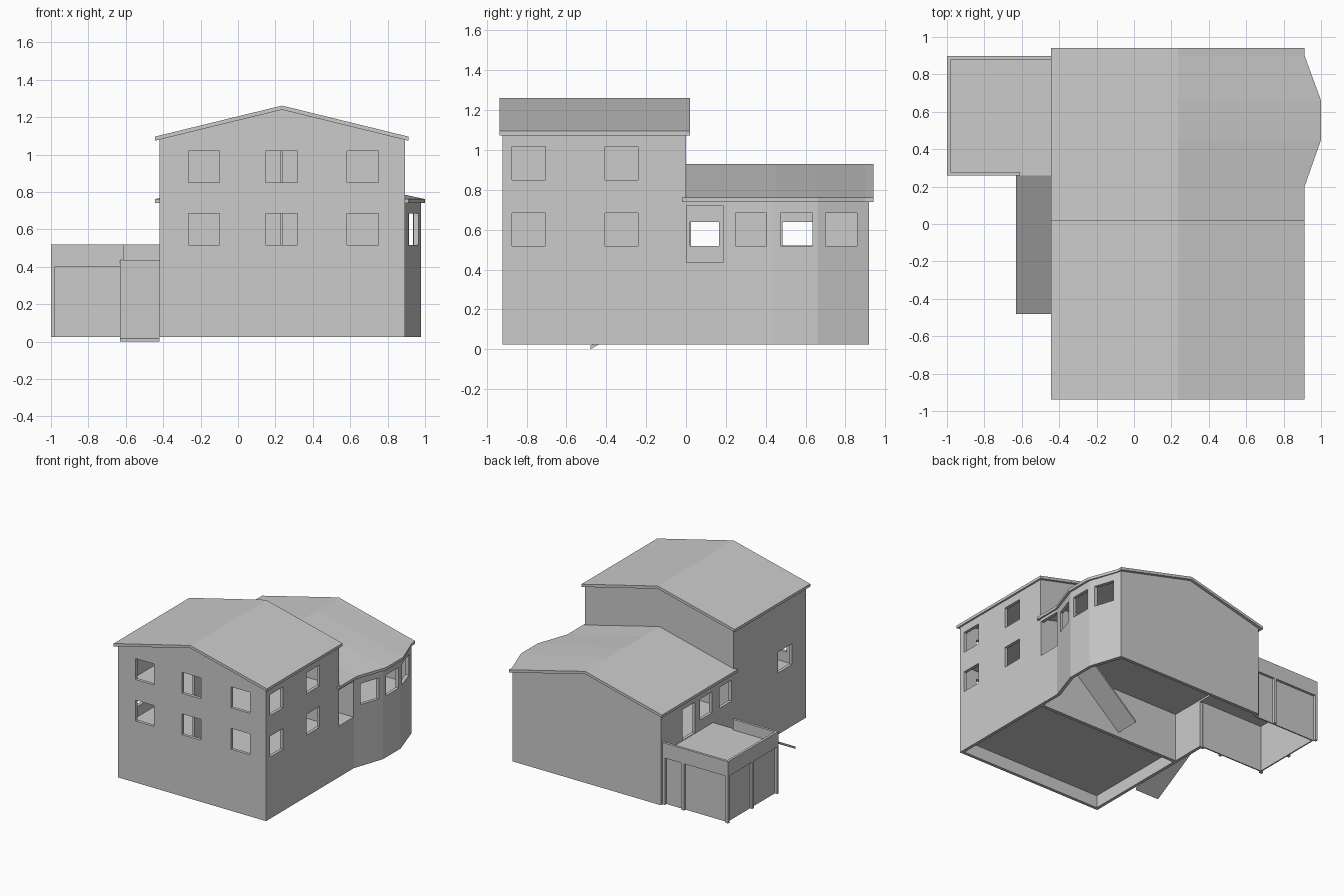
import bpy, bmesh

if "Cube" in bpy.data.objects:
    bpy.data.objects.remove(bpy.data.objects["Cube"])

RIDGE = 0.235
T = 0.025  # wall thickness


def make(name, bm):
    bmesh.ops.recalc_face_normals(bm, faces=bm.faces)
    me = bpy.data.meshes.new(name)
    bm.to_mesh(me)
    bm.free()
    ob = bpy.data.objects.new(name, me)
    bpy.context.scene.collection.objects.link(ob)
    return ob


def add_box(bm, x0, x1, y0, y1, z0, z1):
    vs = bmesh.ops.create_cube(bm, size=1)["verts"]
    for v in vs:
        v.co = ((x0 + x1) / 2 + v.co.x * (x1 - x0),
                (y0 + y1) / 2 + v.co.y * (y1 - y0),
                (z0 + z1) / 2 + v.co.z * (z1 - z0))


def boxes(name, items):
    bm = bmesh.new()
    for b in items:
        add_box(bm, *b)
    return make(name, bm)


def cut(ob, holes):
    cutter = boxes("cutter", holes)
    cutter.hide_render = True
    m = ob.modifiers.new("openings", "BOOLEAN")
    m.operation, m.solver, m.object = "DIFFERENCE", "EXACT", cutter
    dg = bpy.context.evaluated_depsgraph_get()
    me = bpy.data.meshes.new_from_object(ob.evaluated_get(dg))
    ob.modifiers.clear()
    ob.data = me
    bpy.data.objects.remove(cutter)


def ring_walls(name, outer, inner, z0, z1):
    bm = bmesh.new()
    loops = [[bm.verts.new((x, y, z)) for x, y in p]
             for p, z in ((outer, z0), (outer, z1), (inner, z1), (inner, z0))]
    n = len(outer)
    for k in range(4):
        a, b = loops[k], loops[(k + 1) % 4]
        for i in range(n):
            j = (i + 1) % n
            bm.faces.new((a[i], a[j], b[j], b[i]))
    return make(name, bm)


def extrude_y(name, profile, y0, y1):
    bm = bmesh.new()
    f = bm.faces.new([bm.verts.new((x, y0, z)) for x, z in profile])
    r = bmesh.ops.extrude_face_region(bm, geom=[f])
    bmesh.ops.translate(bm, vec=(0, y1 - y0, 0),
                        verts=[v for v in r["geom"] if isinstance(v, bmesh.types.BMVert)])
    return make(name, bm)


def roof(name, eave, z_eave, z_ridge, t=0.022):
    # closed gable slab; the right eave follows the (x, y) points at constant height
    bm = bmesh.new()
    rows = []
    for x, y in eave:
        top = [(-0.445, z_eave), (RIDGE, z_ridge), (x, z_eave)]
        sec = top + [(a, z - t) for a, z in reversed(top)]
        rows.append([bm.verts.new((a, y, z)) for a, z in sec])
    for a, b in zip(rows, rows[1:]):
        for i in range(6):
            j = (i + 1) % 6
            bm.faces.new((a[i], a[j], b[j], b[i]))
    bm.faces.new(rows[0])
    bm.faces.new(rows[-1])
    return make(name, bm)


XL, XR = -0.42, 0.893
LOW, HIGH = (0.518, 0.685), (0.85, 1.018)

# Tall front block
front = ring_walls("front_block_walls",
                   [(XL, -0.92), (XR, -0.92), (XR, 0), (XL, 0)],
                   [(XL + T, -0.92 + T), (XR - T, -0.92 + T), (XR - T, -T), (XL + T, -T)],
                   0.025, 1.082)
holes = []
for z in (LOW, HIGH):
    for x0, x1 in ((-0.265, -0.098), (0.148, 0.318), (0.582, 0.752)):
        holes.append((x0, x1, -1, -0.85, *z))
    for y0, y1 in ((-0.873, -0.706), (-0.406, -0.242)):
        holes.append((0.84, 1, y0, y1, *z))
holes.append((-0.5, -0.36, -0.74, -0.565, *LOW))
cut(front, holes)
for n, y in (("front_gable", -0.92), ("middle_gable", -T)):
    extrude_y(n, [(XL, 1.08), (XR, 1.08), (RIDGE, 1.242)], y, y + T)
roof("front_roof", [(0.912, -0.937), (0.912, 0.02)], 1.096, 1.262)

# Lower rear block with angled bay on the right
rear = ring_walls("rear_block_walls",
                  [(XL, 0), (XR, 0), (XR, 0.19), (0.978, 0.44), (0.978, 0.66), (XR, 0.918), (XL, 0.918)],
                  [(XL + T, 0.002), (XR - T, 0.002), (XR - T, 0.195), (0.953, 0.445),
                   (0.953, 0.655), (XR - T, 0.893), (XL + T, 0.893)],
                  0.025, 0.748)
cut(rear, [(0.84, 1.1, 0.003, 0.185, 0.435, 0.722),
           (0.84, 1.1, 0.248, 0.405, *LOW),
           (0.92, 1.1, 0.475, 0.635, *LOW),
           (0.84, 1.1, 0.70, 0.857, *LOW),
           (-0.5, -0.36, 0.025, 0.175, *LOW),
           (-0.5, -0.36, 0.27, 0.425, *LOW),
           (-0.5, -0.36, 0.485, 0.645, 0.44, 0.685),
           (-0.5, -0.36, 0.28, 0.885, 0.0, 0.40)])
extrude_y("rear_gable", [(XL, 0.745), (XR, 0.745), (RIDGE, 0.908)], 0.893, 0.918)
roof("rear_roof", [(0.912, -0.002), (0.912, 0.2), (1.0, 0.45), (1.0, 0.66), (0.912, 0.9), (0.912, 0.94)],
     0.762, 0.93)
# short eave returns lapping onto the front block
boxes("eave_returns", [(XR, 0.912, -0.02, 0.0, 0.74, 0.762), (-0.445, XL, -0.02, 0.0, 0.74, 0.762)])

# Floors
boxes("front_floors", [(XL + T, XR - T, -0.92 + T, -T, z - 0.015, z) for z in (0.14, 0.435, 0.765)])
boxes("rear_floor", [(XL + T, XR - T, 0.002, 0.893, 0.415, 0.435),
                     (XR - T, 0.953, 0.445, 0.655, 0.415, 0.435)])

# Inner partitions and recessed balcony
boxes("front_partition", [(0.225, 0.24, -0.895, -T, z, z + 0.31) for z in (0.435, 0.765)])
part = boxes("rear_partition", [(0.225, 0.24, 0.002, 0.893, 0.435, 0.85)])
cut(part, [(0.2, 0.3, 0.02, 0.165, 0.45, 0.64), (0.2, 0.3, 0.485, 0.635, 0.45, 0.64)])
balcony = boxes("balcony_back_wall", [(0.70, 0.72, 0.002, 0.19, 0.435, 0.78)])
cut(balcony, [(0.6, 0.8, 0.02, 0.165, 0.518, 0.64)])
boxes("balcony_side_wall", [(0.70, XR - T, 0.187, 0.205, 0.435, 0.752)])

# Garage and roof terrace on the left
GX, GY0, GY1, P = -1.0, 0.258, 0.897, 0.02
boxes("terrace_slab", [(GX, XL, GY0, GY1, 0.40, 0.435)])
boxes("terrace_parapet", [(GX, GX + P, GY0, GY1, 0.435, 0.52),
                          (GX + P, XL, GY1 - P, GY1, 0.435, 0.52),
                          (GX + P, -0.61, GY0, GY0 + P, 0.435, 0.52)])
boxes("garage_panels", [(GX + P, GX + 1.5 * P, GY0 + P, GY1 - P, 0.025, 0.40),
                        (GX + P, XL, GY0 + P, GY0 + 1.5 * P, 0.025, 0.40),
                        (GX + P, XL, GY1 - 1.5 * P, GY1 - P, 0.025, 0.40)])
posts = [(x, x + P, y, y + P, 0.025, 0.40)
         for x in (GX, -0.61, XL - P) for y in (GY0, GY1 - P)]
posts.append((GX, GX + P, 0.57, 0.59, 0.025, 0.40))
boxes("garage_posts", posts)

# Outside stair ramp and inside stair ramp
extrude_ramp = bmesh.new()
ramp = [(-0.48, 0.0), (GY0, 0.425), (GY0, 0.437), (-0.48, 0.018)]
a = [extrude_ramp.verts.new((-0.632, y, z)) for y, z in ramp]
b = [extrude_ramp.verts.new((XL, y, z)) for y, z in ramp]
extrude_ramp.faces.new(a)
extrude_ramp.faces.new(b)
for i in range(4):
    j = (i + 1) % 4
    extrude_ramp.faces.new((a[i], a[j], b[j], b[i]))
make("outside_stair_ramp", extrude_ramp)
extrude_y("inside_stair_ramp", [(0.15, 0.06), (0.56, 0.415), (0.56, 0.43), (0.15, 0.075)], 0.003, 0.2)
